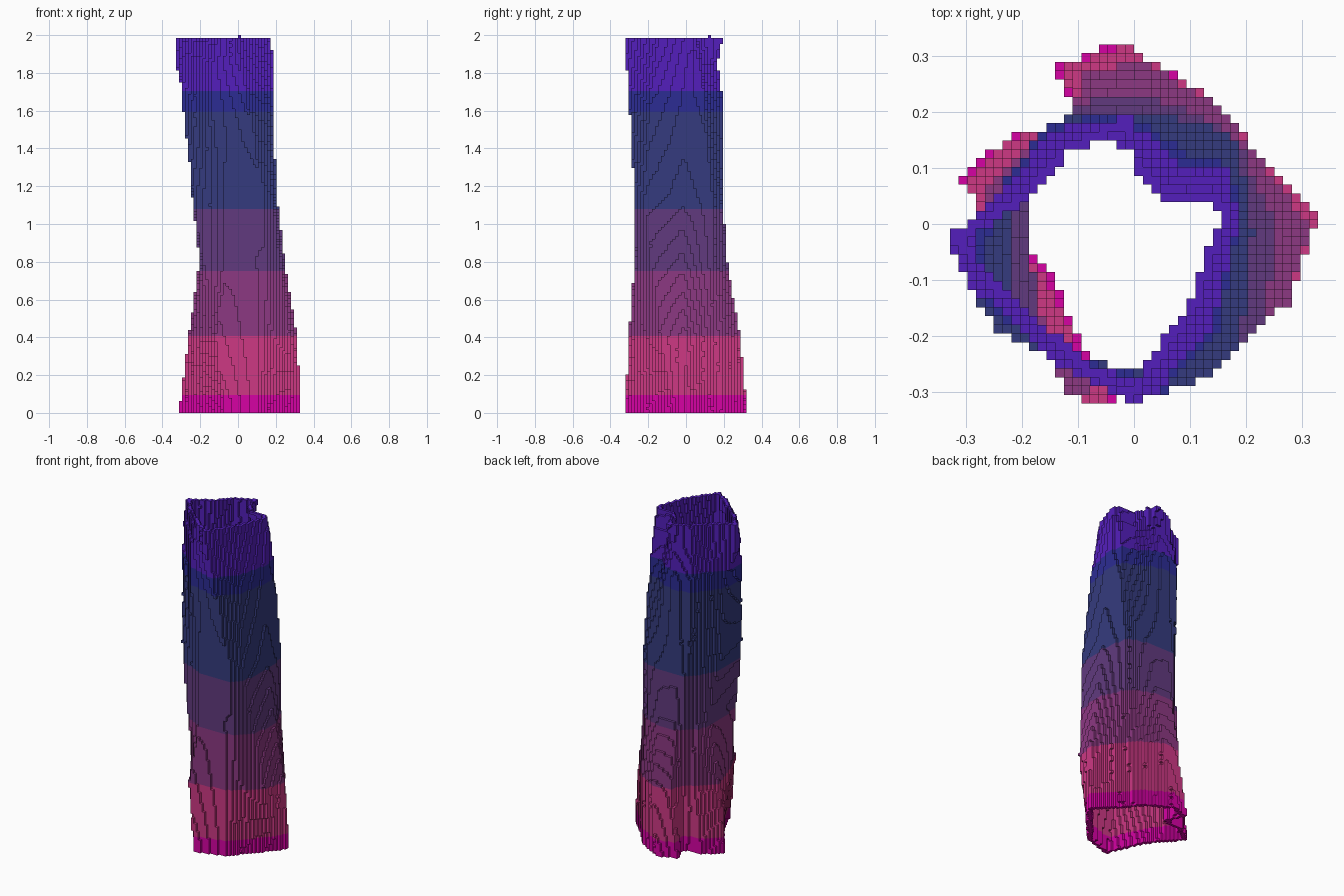
import bpy, bmesh, math
from mathutils import Vector

cube = bpy.data.objects.get("Cube")
if cube:
    bpy.data.objects.remove(cube, do_unlink=True)

H = 2 / 128          # block size
LAYERS = 127

# Trunk cross-sections from base to top, counter-clockwise from the +x root
HEIGHTS = [0, .4, .8, 1.15, 1.65, 1.85, 2]
ROOTS = [(.325, .01), (.19, .13), (.13, .22), (-.03, .315), (-.13, .275), (-.085, .165),
         (-.20, .16), (-.305, .08), (-.155, -.09), (-.06, -.315), (.10, -.26), (.27, -.06)]
FLARE = [(.305, -.01), (.21, .12), (.15, .20), (.02, .28), (-.08, .27), (-.10, .19),
         (-.18, .14), (-.255, .06), (-.19, -.14), (-.11, -.295), (.12, -.255), (.27, -.13)]
WAIST = [(.24, -.02), (.18, .13), (.12, .18), (.02, .21), (-.07, .21), (-.12, .18),
         (-.175, .13), (-.195, .05), (-.18, -.21), (-.05, -.265), (.14, -.255), (.215, -.17)]
MIDDLE = [(.195, -.02), (.18, .13), (.13, .17), (.03, .18), (-.07, .185), (-.13, .175),
          (-.18, .12), (-.235, 0), (-.23, -.19), (-.05, -.265), (.13, -.265), (.175, -.21)]
COLLAR = [(.176, 0), (.168, .09), (.08, .115), (.015, .165), (-.06, .186), (-.15, .165),
          (-.21, .09), (-.265, .01), (-.288, -.10), (-.14, -.24), (.04, -.293), (.14, -.18)]
RIM = [(.178, .03), (.15, .075), (.06, .075), (.015, .12), (-.03, .16), (-.13, .14),
       (-.205, .05), (-.326, -.03), (-.28, -.10), (-.12, -.25), (.005, -.308), (.12, -.155)]
TOP = [(.165, .02), (.13, .045), (.045, .05), (.012, .10), (-.005, .19), (-.12, .135),
       (-.19, .05), (-.318, -.025), (-.26, -.09), (-.11, -.235), (-.01, -.305), (.105, -.14)]
RINGS = [ROOTS, FLARE, WAIST, MIDDLE, COLLAR, RIM, TOP]

# Colour bands: name, upper height, sRGB colour
BANDS = [
    ("magenta_base", 0.10, (214, 2, 164)),
    ("pink_roots", 0.40, (205, 56, 132)),
    ("plum_lower_trunk", 0.75, (140, 56, 130)),
    ("dusk_purple_middle_trunk", 1.08, (97, 58, 126)),
    ("navy_upper_trunk", 1.60, (53, 59, 126)),
    ("deep_blue_collar", 1.70, (44, 44, 148)),
    ("violet_rim", 9.0, (84, 31, 188)),
]


def linear(c):
    c /= 255
    return c / 12.92 if c <= .04045 else ((c + .055) / 1.055) ** 2.4


def make_material(name, rgb):
    col = tuple(linear(c) for c in rgb) + (1,)
    mat = bpy.data.materials.new(name)
    mat.use_nodes = True
    mat.diffuse_color = col
    bsdf = next(n for n in mat.node_tree.nodes if n.type == 'BSDF_PRINCIPLED')
    bsdf.inputs["Base Color"].default_value = col
    bsdf.inputs["Roughness"].default_value = .8
    return mat


def section(z):
    """Blend the two neighbouring rings at height z."""
    i = max(j for j, h in enumerate(HEIGHTS) if h <= z)
    t = (z - HEIGHTS[i]) / (HEIGHTS[i + 1] - HEIGHTS[i])
    return [Vector(p).lerp(Vector(q), t) for p, q in zip(RINGS[i], RINGS[i + 1])]


# Hollow open shell of blocks, layer by layer
cells = set()
for k in range(LAYERS):
    pts = section((k + .5) * H)
    for p, q in zip(pts, pts[1:] + pts[:1]):
        n = max(1, math.ceil((q - p).length / H * 4))
        for s in range(n):
            v = p.lerp(q, s / n)
            cells.add((math.floor(v.x / H), math.floor(v.y / H + .5), k))

# Single loose block on the rim
cells.add((0, 8, LAYERS))

# Outward directions of a block and the matching corner loops
SIDES = {
    (1, 0, 0): [(1, 0, 0), (1, 1, 0), (1, 1, 1), (1, 0, 1)],
    (-1, 0, 0): [(0, 1, 0), (0, 0, 0), (0, 0, 1), (0, 1, 1)],
    (0, 1, 0): [(1, 1, 0), (0, 1, 0), (0, 1, 1), (1, 1, 1)],
    (0, -1, 0): [(0, 0, 0), (1, 0, 0), (1, 0, 1), (0, 0, 1)],
    (0, 0, 1): [(0, 0, 1), (1, 0, 1), (1, 1, 1), (0, 1, 1)],
    (0, 0, -1): [(0, 1, 0), (1, 1, 0), (1, 0, 0), (0, 0, 0)],
}


def build_band(name, band_cells, rgb):
    """Make one coloured band from the exposed faces of its blocks."""
    bm = bmesh.new()
    verts = {}
    for c in sorted(band_cells):
        for d, loop in SIDES.items():
            if tuple(i + j for i, j in zip(c, d)) in cells:
                continue
            face = []
            for o in loop:
                key = tuple(i + j for i, j in zip(c, o))
                if key not in verts:
                    verts[key] = bm.verts.new((key[0] * H, (key[1] - .5) * H, key[2] * H))
                face.append(verts[key])
            bm.faces.new(face)
    mesh = bpy.data.meshes.new(name)
    bm.to_mesh(mesh)
    bm.free()
    mesh.materials.append(make_material(name.split("_")[0] + "_colour", rgb))
    obj = bpy.data.objects.new(name, mesh)
    bpy.context.collection.objects.link(obj)


# Split the trunk into its colour bands by height
low = 0
for name, high, rgb in BANDS:
    build_band(name, [c for c in cells if low <= (c[2] + .5) * H < high], rgb)
    low = high
